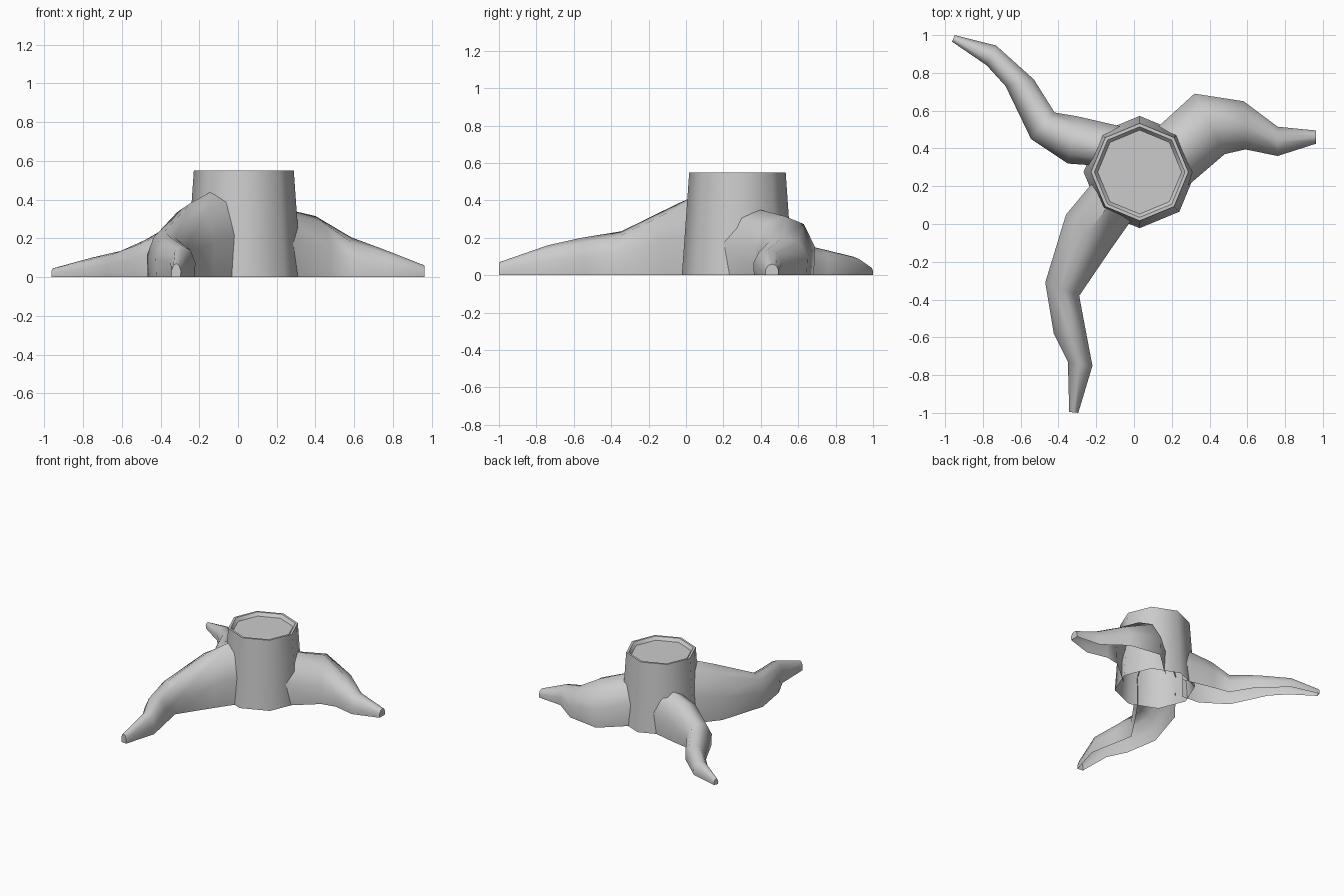
import bpy, bmesh, math
from mathutils import Vector

if "Cube" in bpy.data.objects:
    bpy.data.objects.remove(bpy.data.objects["Cube"])

CX, CY = 0.03, 0.275


def finish(bm, name, angle):
    bmesh.ops.recalc_face_normals(bm, faces=bm.faces)
    mesh = bpy.data.meshes.new(name)
    bm.to_mesh(mesh)
    bm.free()
    ob = bpy.data.objects.new(name, mesh)
    bpy.context.collection.objects.link(ob)
    bpy.ops.object.select_all(action='DESELECT')
    ob.select_set(True)
    bpy.context.view_layer.objects.active = ob
    bpy.ops.object.shade_smooth_by_angle(angle=math.radians(angle))
    return ob


def bridge(bm, a, b, closed):
    n = len(a)
    for i in range(n if closed else n - 1):
        j = (i + 1) % n
        bm.faces.new((a[i], a[j], b[j], b[i]))


# Trunk: eight-sided, open below, shallow recessed cut on top
bm = bmesh.new()
rings = []
for r, z in [(0.297, 0), (0.272, 0.35), (0.258, 0.55), (0.24, 0.55), (0.222, 0.525)]:
    rings.append([bm.verts.new((CX + r * math.cos(k * math.pi / 4),
                                CY + r * math.sin(k * math.pi / 4), z)) for k in range(8)])
for a, b in zip(rings, rings[1:]):
    bridge(bm, a, b, True)
bm.faces.new(rings[-1])
finish(bm, "stump_trunk", 50)

# Roots: arched section, open below, lofted between left and right edge points
ARCH = [(-0.96, 0), (-1, 0.48), (-0.62, 0.87), (0, 1), (0.62, 0.87), (1, 0.48), (0.96, 0)]


def root(name, stations):
    bm = bmesh.new()
    rings = []
    for lx, ly, rx, ry, h in stations:
        left, right = Vector((lx, ly, 0)), Vector((rx, ry, 0))
        mid, half = (left + right) / 2, (right - left) / 2
        rings.append([bm.verts.new(mid + half * u + Vector((0, 0, h * v))) for u, v in ARCH])
    for a, b in zip(rings, rings[1:]):
        bridge(bm, a, b, False)
    bm.faces.new(rings[-1])
    finish(bm, name, 60)


root("front_root", [
    (-0.21, 0.23, 0.0, 0.04, 0.46),
    (-0.36, 0.05, -0.12, -0.13, 0.385),
    (-0.47, -0.31, -0.29, -0.38, 0.235),
    (-0.425, -0.58, -0.26, -0.54, 0.20),
    (-0.35, -0.73, -0.22, -0.75, 0.16),
    (-0.343, -0.995, -0.295, -1.0, 0.07),
])
root("right_root", [
    (0.10, 0.49, 0.27, 0.19, 0.365),
    (0.32, 0.69, 0.48, 0.37, 0.315),
    (0.58, 0.65, 0.59, 0.395, 0.205),
    (0.76, 0.515, 0.76, 0.36, 0.14),
    (0.963, 0.495, 0.963, 0.425, 0.06),
])
root("back_left_root", [
    (-0.21, 0.31, -0.04, 0.51, 0.34),
    (-0.35, 0.32, -0.30, 0.57, 0.28),
    (-0.545, 0.45, -0.42, 0.59, 0.19),
    (-0.68, 0.73, -0.53, 0.765, 0.135),
    (-0.78, 0.84, -0.73, 0.945, 0.10),
    (-0.963, 0.965, -0.95, 1.0, 0.045),
])
